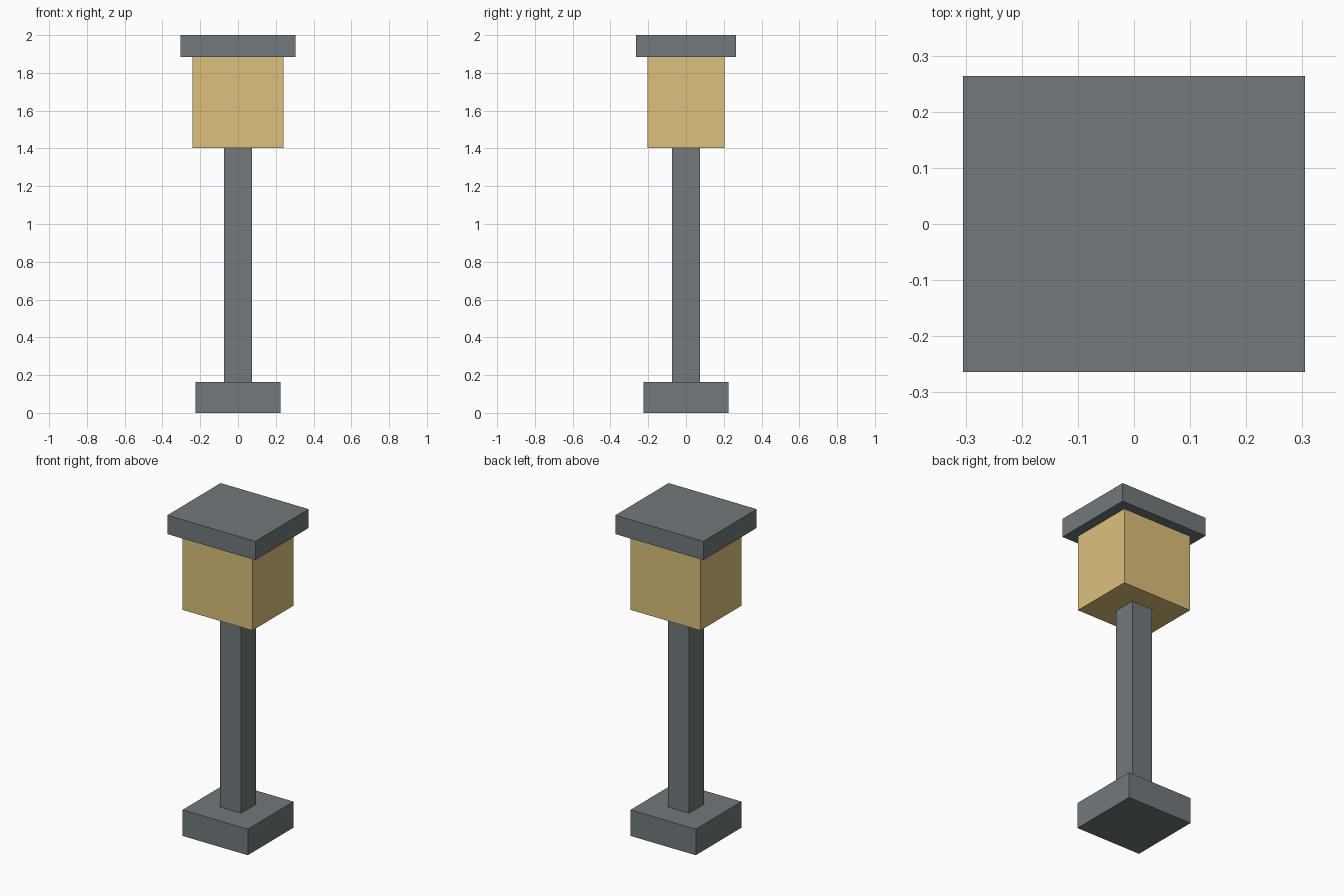
import bpy

if "Cube" in bpy.data.objects:
    bpy.data.objects.remove(bpy.data.objects["Cube"])


def material(name, color):
    mat = bpy.data.materials.new(name)
    mat.diffuse_color = color
    mat.use_nodes = True
    mat.node_tree.nodes["Principled BSDF"].inputs["Base Color"].default_value = mat.diffuse_color
    return mat


def box(name, half_x, half_y, z0, z1, mat):
    bpy.ops.mesh.primitive_cube_add(size=2, location=(0, 0, (z0 + z1) / 2))
    obj = bpy.context.object
    obj.name = name
    obj.scale = (half_x, half_y, (z1 - z0) / 2)
    bpy.ops.object.transform_apply(location=False, rotation=False, scale=True)
    obj.data.materials.append(mat)
    return obj


metal = material("dark_grey", (0.165, 0.19, 0.2, 1))
glow = material("warm_yellow", (0.72, 0.53, 0.2, 1))

# Square foot and slim post
box("base", 0.226, 0.226, 0, 0.163, metal)
box("post", 0.073, 0.073, 0.163, 1.402, metal)

# Lamp box with overhanging cap
box("lamp_box", 0.242, 0.203, 1.402, 1.883, glow)
box("cap", 0.305, 0.264, 1.883, 2.0, metal)
